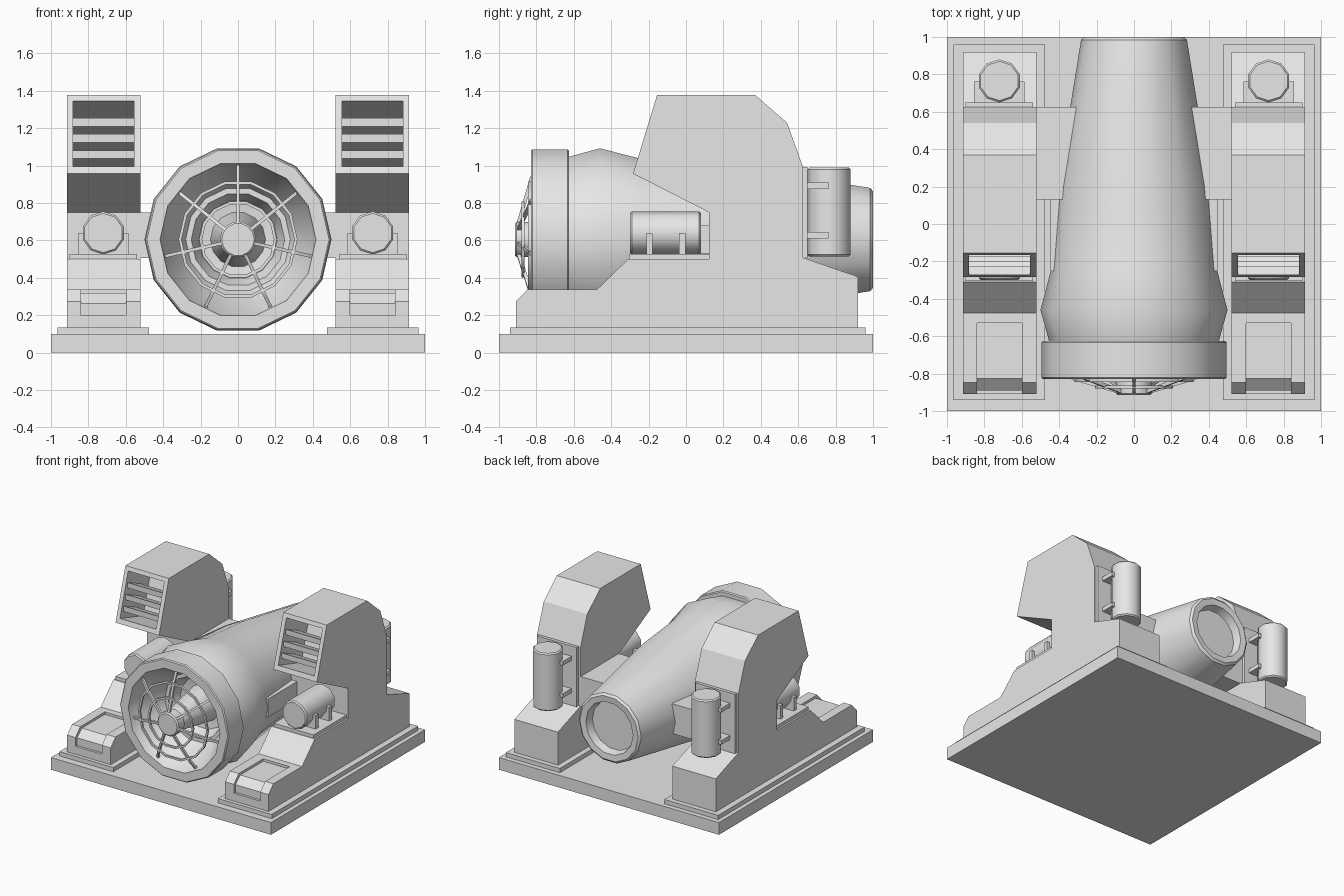
import bpy, bmesh, math
from mathutils import Matrix

old = bpy.data.objects.get("Cube")
if old:
    bpy.data.objects.remove(old, do_unlink=True)

GREY = (0.8, 0.8, 0.8, 1)
mat = bpy.data.materials.new("plain_grey")
mat.use_nodes = True
mat.diffuse_color = GREY
mat.node_tree.nodes["Principled BSDF"].inputs["Base Color"].default_value = GREY
AXIS_Z = 0.605


def finish(name, bm, loc=(0, 0, 0), smooth=False):
    bmesh.ops.recalc_face_normals(bm, faces=bm.faces)
    mesh = bpy.data.meshes.new(name)
    bm.to_mesh(mesh)
    bm.free()
    mesh.materials.append(mat)
    ob = bpy.data.objects.new(name, mesh)
    ob.location = loc
    bpy.context.collection.objects.link(ob)
    if smooth:
        bpy.ops.object.select_all(action='DESELECT')
        ob.select_set(True)
        bpy.context.view_layer.objects.active = ob
        bpy.ops.object.shade_smooth_by_angle(angle=math.radians(40))
    return ob


def box(name, x, y, z):
    return prism(name, [(y[0], z[0]), (y[1], z[0]), (y[1], z[1]), (y[0], z[1])], *x)


def prism(name, profile, x0, x1, loc=(0, 0, 0)):
    """Extrude a (y, z) outline between two x positions."""
    bm = bmesh.new()
    face = bm.faces.new([bm.verts.new((x0, y, z)) for y, z in profile])
    new = bmesh.ops.extrude_face_region(bm, geom=[face])["geom"]
    bmesh.ops.translate(bm, vec=(x1 - x0, 0, 0),
                        verts=[v for v in new if isinstance(v, bmesh.types.BMVert)])
    return finish(name, bm, loc)


def lathe(name, profile, sides, loc, closed=False, upright=False, turn=0.0):
    """Revolve a (radius, y) outline around the y axis, or z when upright."""
    bm = bmesh.new()
    rings = []
    for r, y in profile:
        n = sides if r > 0 else 1
        angles = [math.tau * (i + turn) / sides for i in range(n)]
        rings.append([bm.verts.new((r * math.cos(a), y, r * math.sin(a))) for a in angles])
    pairs = list(zip(rings, rings[1:]))
    if closed:
        pairs.append((rings[-1], rings[0]))
    for a, b in pairs:
        for i in range(sides):
            j = (i + 1) % sides
            quad = [a[i % len(a)], a[j % len(a)], b[j % len(b)], b[i % len(b)]]
            bm.faces.new(list(dict.fromkeys(quad)))
    if upright:
        bmesh.ops.transform(bm, matrix=Matrix.Rotation(math.pi / 2, 4, 'X'), verts=bm.verts)
    return finish(name, bm, loc, smooth=True)


def cut(ob, cutter):
    cutter.hide_render = True
    mod = ob.modifiers.new("cut", 'BOOLEAN')
    mod.operation = 'DIFFERENCE'
    mod.solver = 'EXACT'
    mod.object = cutter
    bpy.context.view_layer.objects.active = ob
    bpy.ops.object.modifier_apply(modifier=mod.name)
    bpy.data.objects.remove(cutter, do_unlink=True)


# Base slab
box("base_slab", (-1, 1), (-1, 1), (0, 0.1))

# Turbine shell, with a recessed exhaust at the back
centre = (0, 0, AXIS_Z)
lathe("turbine_shell", [(0, 0.93), (0.2, 0.93), (0.215, 0.995), (0.265, 1), (0.283, 0.985),
                        (0.41, 0.2), (0.445, -0.25), (0.5, -0.46), (0.45, -0.64)], 14, centre)

# Intake ring with its stepped funnel
lathe("intake_ring", [(0.44, -0.625), (0.487, -0.625), (0.495, -0.633), (0.495, -0.822),
                      (0.487, -0.83), (0.417, -0.83), (0.405, -0.78), (0.28, -0.55),
                      (0.25, -0.55), (0.21, -0.45), (0, -0.42)], 14, centre)
lathe("intake_spinner", [(0.15, -0.42), (0.14, -0.5), (0.085, -0.84)], 14, centre)

# Guard cage: hub, hoops and seven spokes
lathe("guard_hub", [(0, -0.83), (0.097, -0.83), (0.097, -0.905), (0.087, -0.915), (0, -0.915)],
      14, centre)
for r, y in ((0.2, -0.872), (0.31, -0.838)):
    lathe("guard_hoop", [(r - 0.008, y - 0.007), (r + 0.008, y - 0.007),
                         (r + 0.008, y + 0.009), (r - 0.008, y + 0.009)], 14, centre, closed=True)
for i in range(7):
    spoke = prism("guard_spoke", [(-0.905, 0.09), (-0.835, 0.33), (-0.79, 0.42),
                                  (-0.77, 0.42), (-0.815, 0.33), (-0.885, 0.09)],
                  -0.009, 0.009, centre)
    spoke.rotation_euler.y = math.tau * i / 7

# Side towers
TOWER = [(-0.91, 0.13), (-0.91, 0.273), (-0.847, 0.338), (-0.476, 0.338), (-0.31, 0.5),
         (0.123, 0.5), (0.123, 0.75), (-0.283, 0.957), (-0.155, 1.377), (0.37, 1.377),
         (0.54, 1.23), (0.625, 0.995), (0.625, 0.508), (0.92, 0.406), (0.92, 0.13)]
FOOT_PANEL = [(-0.95, 0.2), (-0.89, 0.2), (-0.89, 0.263), (-0.827, 0.318),
              (-0.53, 0.318), (-0.53, 0.4), (-0.95, 0.4)]
CAN = [(0, 0), (0.105, 0), (0.115, 0.012), (0.115, 0.988), (0.105, 1), (0, 1)]


def front_y(z):
    """Depth of the sloped vent face at a height."""
    return -0.283 + (z - 0.957) * 0.305


def can(name, length, loc, upright):
    profile = [(r, t if t in (0, 1) else (0.01 / length if t < 0.5 else 1 - 0.01 / length))
               for r, t in CAN]
    lathe(name, [(r, (t - 0.5) * length) for r, t in profile], 10, loc,
          upright=upright, turn=0.5)


for side, s in (("left", 1), ("right", -1)):
    def span(a, b):
        return (s * a, s * b)

    box(side + "_plinth", span(0.475, 0.965), (-0.94, 0.96), (0.1, 0.135))
    tower = prism(side + "_tower", TOWER, *span(0.52, 0.915))
    cut(tower, prism("foot_cutter", FOOT_PANEL, *span(0.6, 0.84)))

    # Vent recess and its louvres, falling towards the back
    lo, hi, depth, drop = 0.995, 1.345, 0.3, 0.0915
    vent = [(front_y(lo), lo), (front_y(hi), hi)]
    vent = [(y - depth, z + drop) for y, z in vent] + [(y + depth, z - drop) for y, z in vent[::-1]]
    cut(tower, prism("vent_cutter", vent, *span(0.555, 0.883)))
    for z in (1.037, 1.123, 1.21):
        y = front_y(z) + 0.03
        prism(side + "_vent_slat", [(y, z), (y, z + 0.045), (y + 0.17, z - 0.03),
                                    (y + 0.17, z - 0.052)], *span(0.55, 0.888))

    # Horizontal canister on the front ledge
    box(side + "_front_pad", span(0.54, 0.9), (-0.305, 0.123), (0.495, 0.528))
    can(side + "_front_canister", 0.38, (s * 0.72, -0.11, 0.64), False)
    for y in (-0.195, -0.02):
        box(side + "_front_bracket", span(0.585, 0.855), (y - 0.017, y + 0.017), (0.52, 0.64))

    # Upright canister on the back wall
    box(side + "_back_pad", span(0.54, 0.9), (0.62, 0.65), (0.505, 0.993))
    can(side + "_back_canister", 0.475, (s * 0.72, 0.765, 0.752), True)
    for z in (0.627, 0.892):
        box(side + "_back_bracket", span(0.585, 0.855), (0.64, 0.762), (z - 0.017, z + 0.017))

    # Arm carrying the turbine
    box(side + "_arm", span(0.25, 0.53), (0.13, 0.625), (0.505, 0.75))
    box(side + "_shell_pad", span(0.3, 0.447), (-0.25, 0.13), (0.53, 0.68))
